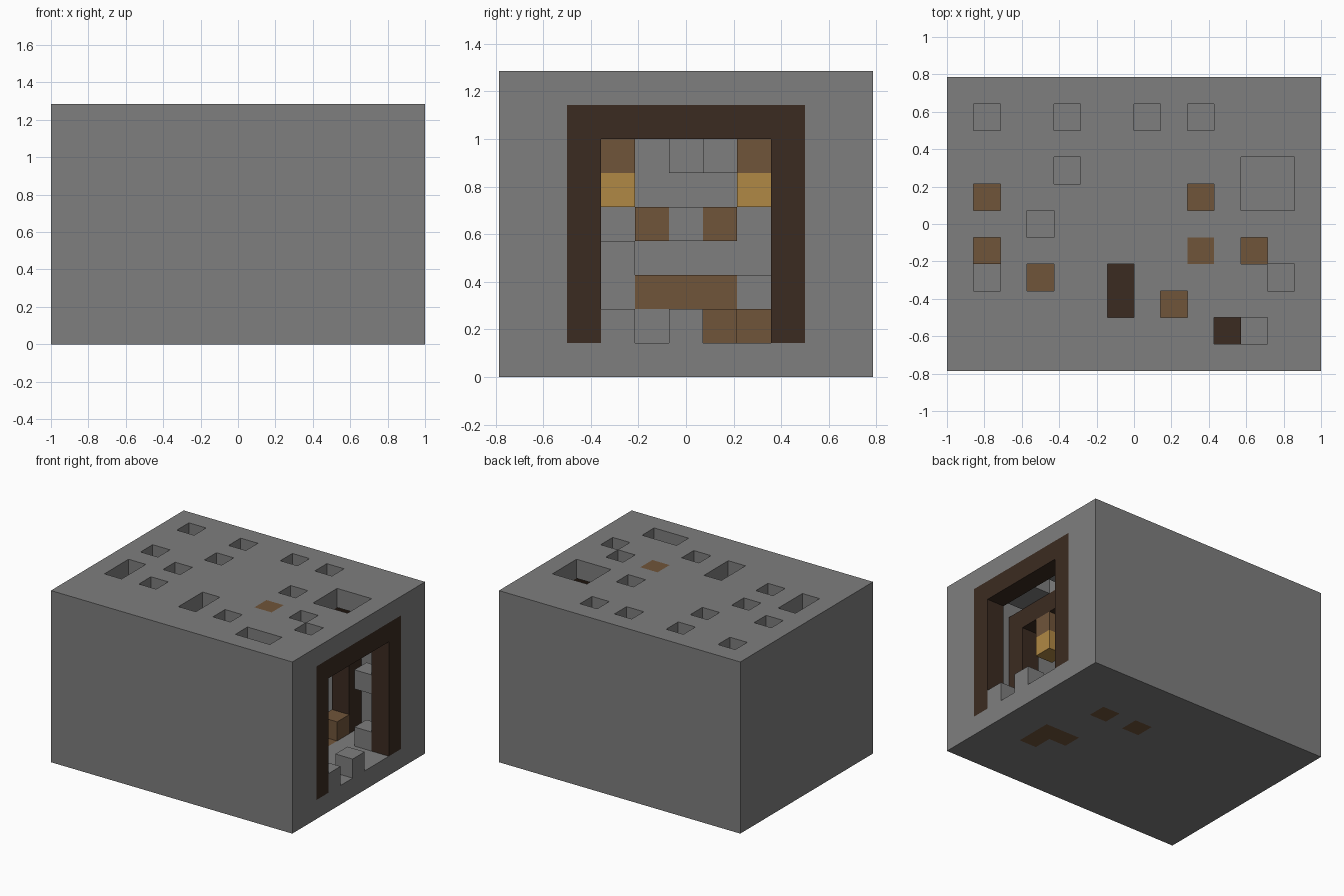
import bpy
import bmesh
from itertools import product

if "Cube" in bpy.data.objects:
    bpy.data.objects.remove(bpy.data.objects["Cube"])

# The model is a block grid: NX by NY by NZ cells
NX, NY, NZ = 14, 11, 9
CELL = 1 / 7


def material(name, rgb):
    mat = bpy.data.materials.new(name)
    mat.use_nodes = True
    mat.diffuse_color = (*rgb, 1)
    mat.node_tree.nodes["Principled BSDF"].inputs["Base Color"].default_value = (*rgb, 1)
    return mat


def cells(xs, ys, zs):
    return set(product(xs, ys, zs))


def arch(x, near, far):
    """Two posts and a lintel across the cave."""
    return (cells([x], [near, far], range(1, 8))
            | cells([x], range(near, far + 1), [7]))


def build(name, part, mat, solid):
    """Mesh the exposed sides of a set of cells."""
    bm = bmesh.new()
    verts = {}

    def vert(p):
        if p not in verts:
            verts[p] = bm.verts.new(((p[0] - NX / 2) * CELL,
                                     (p[1] - NY / 2) * CELL, p[2] * CELL))
        return verts[p]

    for cell in sorted(part):
        for axis, side in product(range(3), (0, 1)):
            beside = list(cell)
            beside[axis] += 2 * side - 1
            if tuple(beside) in solid:
                continue
            ring = []
            for u, v in ((0, 0), (1, 0), (1, 1), (0, 1)):
                p = list(cell)
                p[axis] += side
                p[(axis + 1) % 3] += u
                p[(axis + 2) % 3] += v
                ring.append(vert(tuple(p)))
            bm.faces.new(ring if side else ring[::-1])
    mesh = bpy.data.meshes.new(name)
    bm.to_mesh(mesh)
    bm.free()
    mesh.materials.append(mat)
    bpy.context.collection.objects.link(bpy.data.objects.new(name, mesh))


stone = material("grey stone", (0.21, 0.21, 0.21))
timber = material("dark timber", (0.044, 0.024, 0.015))
wood = material("brown wood", (0.162, 0.089, 0.042))
glow = material("golden lamp", (0.434, 0.246, 0.058))

# Hollow stone shell with an entrance in one end
shell = cells(range(NX), range(NY), range(NZ))
shell -= cells(range(1, NX - 1), range(1, NY - 1), range(1, NZ - 1))
shell -= cells([NX - 1], range(2, 9), range(1, 8))

# Gaps in the roof
gaps = [(1, 9), (4, 9), (7, 9), (9, 9), (4, 7), (1, 6), (3, 5), (1, 4), (1, 3),
        (9, 6), (11, 4), (3, 3), (6, 3), (6, 2), (8, 2), (12, 3), (10, 1), (11, 1)]
shell -= {(x, y, NZ - 1) for x, y in gaps}
shell -= cells([11, 12], [6, 7], [NZ - 1])

# Loose stones on the floor, walls and ceiling
rubble = {(13, 3, 1), (13, 5, 1), (12, 8, 1), (12, 8, 4), (1, 3, 2), (1, 3, 3),
          (1, 7, 2), (1, 5, 4), (1, 5, 6), (2, 6, 6), (1, 4, 1)}

# Timber supports
arches = {"entrance_arch": arch(13, 2, 8), "front_arch": arch(10, 1, 9),
          "middle_arch": arch(6, 1, 9), "rear_arch": arch(2, 1, 9)}

# Planks in the floor, roof and rear wall, and loose wooden blocks
floor_planks = {(x, y, 0) for x, y in ((10, 7), (8, 7), (11, 3), (11, 4), (10, 4))}
roof_plank = {(9, 4, 8)}
wooden_blocks = {(9, 6, 1), (8, 2, 1), (3, 3, 1), (10, 8, 1), (5, 7, 1)}
rear_planks = cells([1], [4, 5, 6], [2]) | cells([1], [4, 6], [4])

# Lamps hung from the front arch
lamp_hangers = cells([10], [3, 7], [6])
lamps = cells([10], [3, 7], [5])

shell -= floor_planks | roof_plank

parts = [("stone_shell", shell, stone), ("rubble", rubble, stone),
         ("floor_planks", floor_planks, wood), ("roof_plank", roof_plank, wood),
         ("wooden_blocks", wooden_blocks, wood), ("rear_planks", rear_planks, wood),
         ("lamp_hangers", lamp_hangers, wood), ("lamps", lamps, glow)]
parts += [(name, part, timber) for name, part in arches.items()]

everything = set().union(*(part for _, part, _ in parts))
for name, part, mat in parts:
    build(name, part, mat, everything)
